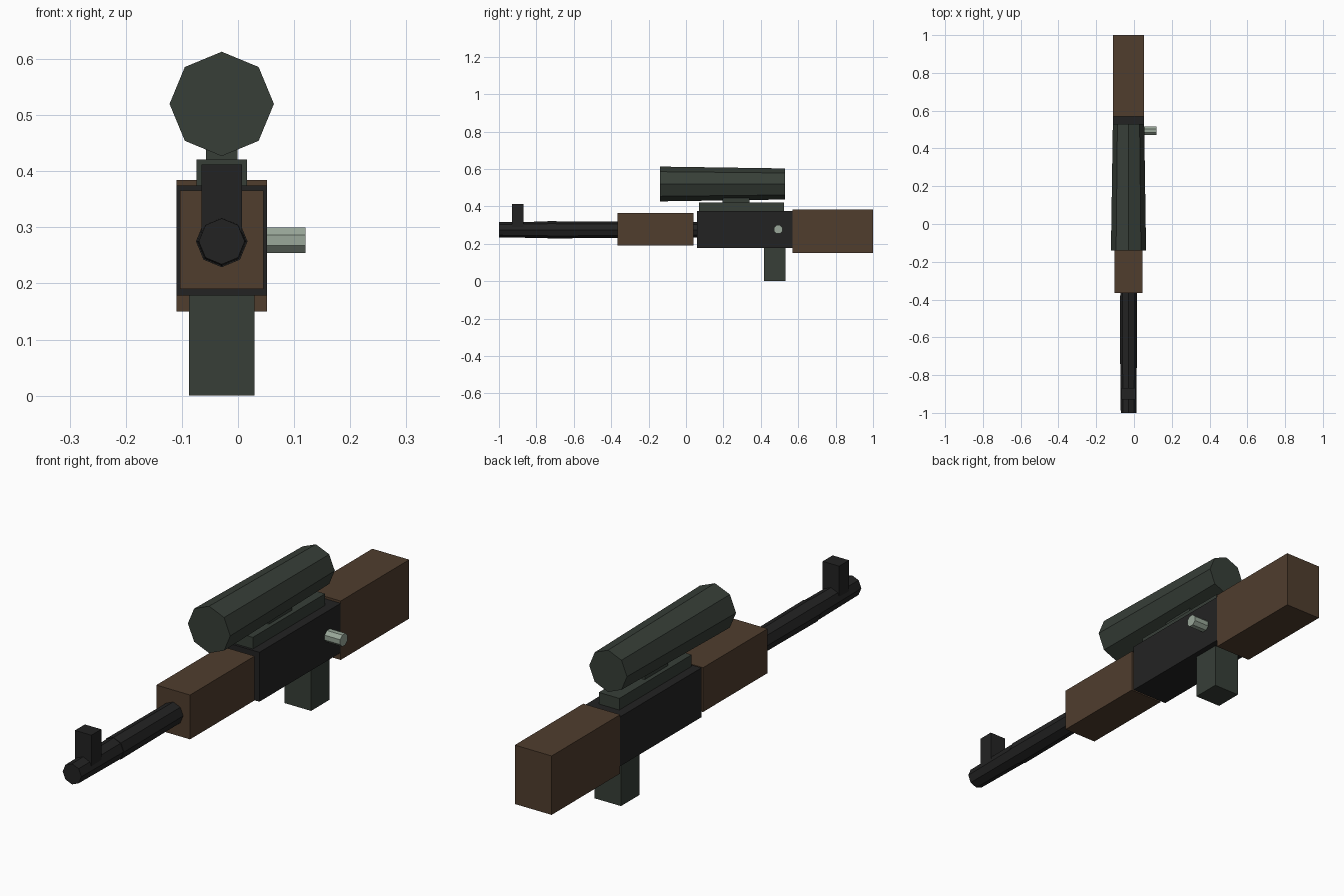
import bpy, math
from mathutils import Matrix, Vector

if "Cube" in bpy.data.objects:
    bpy.data.objects.remove(bpy.data.objects["Cube"])

CX = -0.029   # centreline of the body
BZ = 0.275    # barrel axis height


def material(name, rgb):
    m = bpy.data.materials.new(name)
    m.diffuse_color = (*rgb, 1)
    m.use_nodes = True
    m.node_tree.nodes["Principled BSDF"].inputs["Base Color"].default_value = m.diffuse_color
    return m


WOOD = material("brown wood", (0.080, 0.047, 0.027))
STEEL = material("black steel", (0.0165, 0.0165, 0.0165))
GREEN = material("dark green metal", (0.038, 0.049, 0.039))
PALE = material("pale green metal", (0.32, 0.39, 0.32))


def box(name, mat, half_width, y, z):
    """Box centred on the body line, spanning y and z ranges."""
    bpy.ops.mesh.primitive_cube_add(size=1)
    ob = bpy.context.object
    ob.name = name
    size = (2 * half_width, y[1] - y[0], z[1] - z[0])
    mid = Vector((CX, sum(y) / 2, sum(z) / 2))
    ob.data.transform(Matrix.Translation(mid) @ Matrix.Diagonal((*size, 1)))
    ob.data.materials.append(mat)
    return ob


def tube(name, mat, start, end, r1, r2, roll=0):
    """Eight-sided, optionally tapered rod from start to end."""
    a, b = Vector(start), Vector(end)
    bpy.ops.mesh.primitive_cone_add(vertices=8, radius1=r1, radius2=r2, depth=(b - a).length)
    ob = bpy.context.object
    ob.name = name
    turn = (b - a).to_track_quat('Z', 'Y').to_matrix().to_4x4()
    ob.data.transform(Matrix.Translation((a + b) / 2) @ turn @ Matrix.Rotation(roll, 4, 'Z'))
    ob.data.materials.append(mat)
    return ob


# Wooden furniture
box("rear_stock", WOOD, 0.081, (0.57, 1.0), (0.15, 0.384))
box("handguard", WOOD, 0.074, (-0.365, 0.04), (0.19, 0.366))

# Receiver, magazine, rail and scope mount
box("receiver", STEEL, 0.081, (0.06, 0.57), (0.179, 0.375))
box("magazine", GREEN, 0.058, (0.417, 0.532), (0.0, 0.2))
box("top_rail", GREEN, 0.045, (0.07, 0.524), (0.36, 0.421))
box("scope_mount", GREEN, 0.028, (0.195, 0.34), (0.41, 0.46))

# Scope, narrowing to the rear
tube("scope", GREEN, (CX, -0.14, 0.52), (CX, 0.53, 0.52), 0.093, 0.083)

# Barrel with a raised collar and front sight post
tube("muzzle", STEEL, (CX, -1.0, BZ), (CX, -0.63, BZ), 0.041, 0.045)
tube("barrel", STEEL, (CX, -0.74, BZ), (CX, 0.08, BZ), 0.046, 0.041)
box("front_sight", STEEL, 0.036, (-0.93, -0.868), (BZ, 0.412))

# Bolt handle on the right side
tube("bolt_handle", PALE, (0.03, 0.493, 0.277), (0.12, 0.493, 0.277), 0.025, 0.025, math.pi / 8)
